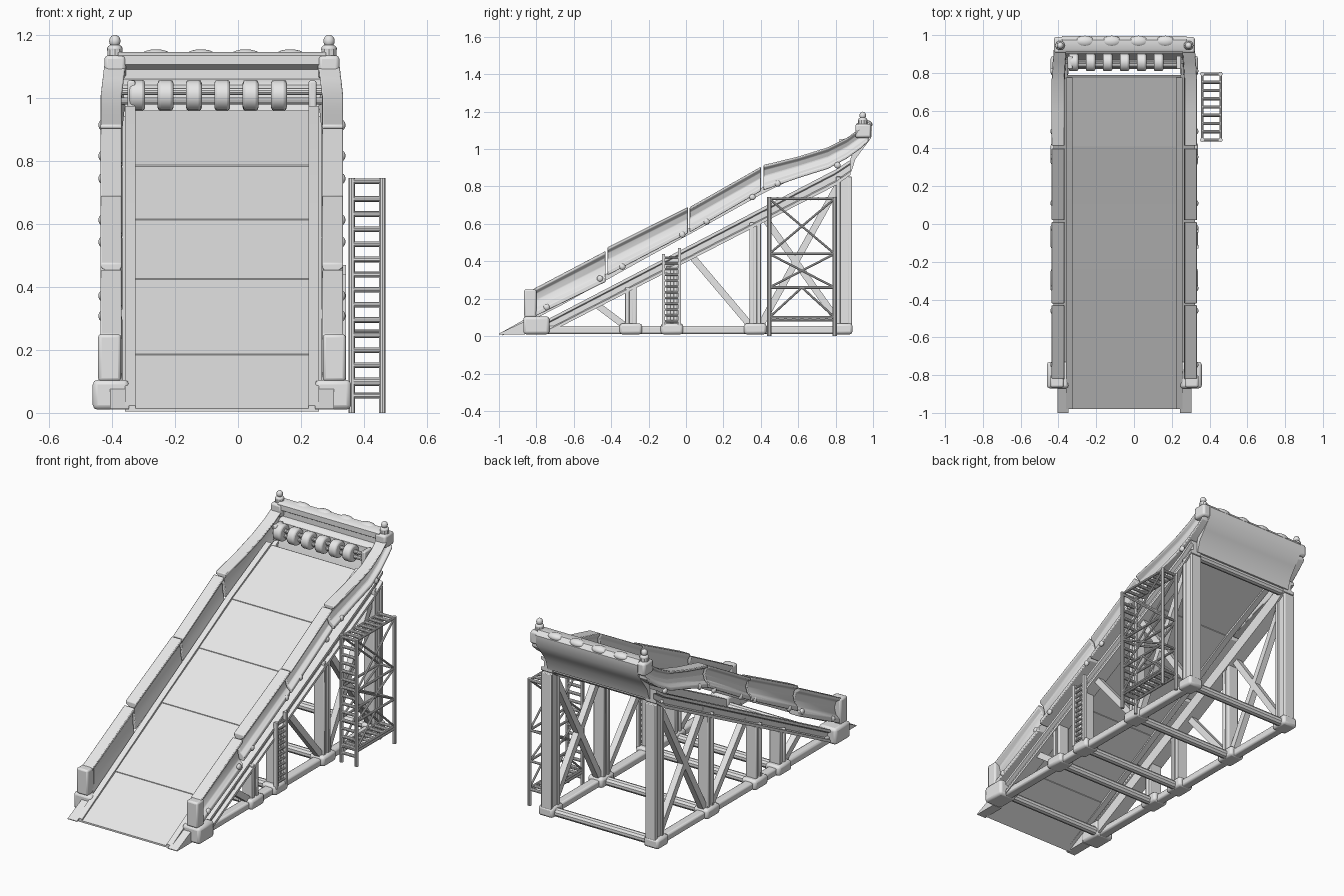
import bpy, bmesh, math
from mathutils import Vector

cube = bpy.data.objects.get("Cube")
if cube:
    bpy.data.objects.remove(cube, do_unlink=True)

mat = bpy.data.materials.new("light grey")
mat.use_nodes = True
GREY = (0.8, 0.8, 0.8, 1)
mat.diffuse_color = GREY
mat.node_tree.nodes["Principled BSDF"].inputs["Base Color"].default_value = GREY

CX = -0.051          # centre line of the ramp
SIDES = (("left", 1), ("right", -1))


def finish(name, bm, bevel=0.0):
    bmesh.ops.recalc_face_normals(bm, faces=bm.faces)
    mesh = bpy.data.meshes.new(name)
    bm.to_mesh(mesh)
    bm.free()
    mesh.materials.append(mat)
    ob = bpy.data.objects.new(name, mesh)
    bpy.context.collection.objects.link(ob)
    if bevel:
        mod = ob.modifiers.new("soft_edges", "BEVEL")
        mod.width, mod.segments, mod.limit_method = bevel, 2, "ANGLE"
    bpy.ops.object.select_all(action="DESELECT")
    ob.select_set(True)
    bpy.context.view_layer.objects.active = ob
    bpy.ops.object.shade_smooth_by_angle(angle=math.radians(35))


def box(name, x, y, z, bevel=0.0):
    """Box from (min, max) ranges."""
    bm = bmesh.new()
    bmesh.ops.create_cube(bm, size=1)
    for v in bm.verts:
        v.co = [sum(r) / 2 + c * (r[1] - r[0]) for r, c in zip((x, y, z), v.co)]
    finish(name, bm, bevel)


def side_range(s, a, b):
    return tuple(sorted((CX + s * a, CX + s * b)))


def bar(name, p, q, w, h=None):
    """Round bar of radius w, or a w by h plank when h is given."""
    bm = bmesh.new()
    p, q = Vector(p), Vector(q)
    d = q - p
    if h is None:
        bmesh.ops.create_cone(bm, cap_ends=True, segments=10, radius1=w, radius2=w, depth=d.length)
    else:
        bmesh.ops.create_cube(bm, size=1)
        bmesh.ops.scale(bm, vec=(h, w, d.length), verts=bm.verts)
    rot = d.to_track_quat("Z", "Y")
    for v in bm.verts:
        v.co = rot @ v.co + (p + q) / 2
    finish(name, bm)


def ball(name, c, r):
    bm = bmesh.new()
    bmesh.ops.create_uvsphere(bm, u_segments=16, v_segments=10, radius=1)
    for v in bm.verts:
        v.co = [c[i] + r[i] * v.co[i] for i in range(3)]
    finish(name, bm)


def sweep(name, section, path, s=1, bevel=0.0):
    """Section (u across, t from bottom to top) along path (y, bottom, top, optional inward lean)."""
    bm = bmesh.new()
    rings = [[bm.verts.new((CX + s * (u - sum(lean)), y, lo + t * (hi - lo))) for u, t in section]
             for y, lo, hi, *lean in path]
    n = len(section)
    for a, b in zip(rings, rings[1:]):
        for i in range(n):
            bm.faces.new((a[i], a[(i + 1) % n], b[(i + 1) % n], b[i]))
    bm.faces.new(rings[0])
    bm.faces.new(rings[-1])
    finish(name, bm, bevel)


def rect(a, b):
    return [(a, 0), (b, 0), (b, 1), (a, 1)]


def beam_z(y):
    return 0.095 + 0.52 * (y + 0.73)


# Sliding surface in five overlapping panels
seams = [(-0.98, 0.01), (-0.67, 0.183), (-0.24, 0.423), (0.105, 0.612), (0.41, 0.782), (0.775, 0.96)]
for i, ((y0, z0), (y1, z1)) in enumerate(zip(seams, seams[1:])):
    sweep(f"deck_panel_{i + 1}", rect(-0.29, 0.29),
          [(y0, z0 - 0.006, z0 + 0.004), (y1, z1 - 0.01, z1)])

i_beam = [(0.30, 0), (0.375, 0), (0.375, .22), (0.355, .3), (0.355, .7), (0.375, .78),
          (0.375, 1), (0.30, 1)]
channel = [(0.315, 0), (0.385, 0), (0.385, .16), (0.362, .3), (0.352, .55), (0.362, .8),
           (0.385, .9), (0.385, 1), (0.318, 1), (0.318, .9), (0.33, .75), (0.326, .4)]
rails = [
    [(-0.82, .10, .25), (-0.43, .29, .455)],
    [(-0.42, .325, .475), (0.01, .55, .69)],
    [(0.02, .555, .69), (0.40, .775, .905)],
    [(0.415, .78, .915), (0.60, .845, .96), (0.76, .895, 1.01), (0.86, .95, 1.06, .006),
     (0.93, 1.0, 1.11, .012), (0.975, 1.04, 1.13, .014)],
]
posts = {"rear": 0.845, "middle": 0.37, "ladder": -0.075, "front": -0.295}
bolts = (-0.745, -0.46, -0.34, -0.02, 0.11, 0.355, 0.49, 0.81)

for side, s in SIDES:
    ux = CX + s * 0.34
    # Curb, sloping beam and guard rails
    sweep(f"{side}_curb", rect(0.274, 0.308),
          [(y, max(0.005, z - 0.02), z + 0.014) for y, z in seams], s)
    sweep(f"{side}_slope_beam", i_beam,
          [(-0.73, 0.02, 0.095), (0.80, beam_z(0.80) - 0.085, beam_z(0.80)),
           (0.88, beam_z(0.88) - 0.07, beam_z(0.88) + 0.01)], s)
    for i, path in enumerate(rails):
        sweep(f"{side}_guard_rail_{i + 1}", channel, path, s, 0.004)
    for i, y in enumerate(bolts):
        ball(f"{side}_bolt_{i + 1}", (CX + s * 0.38, y, 0.155 + 0.535 * (y + 0.745) - max(0, y - .6) * .35),
             (0.012, 0.017, 0.017))
    # Front foot, toe wedge and rail end post
    box(f"{side}_front_foot", side_range(s, 0.295, 0.41), (-0.87, -0.73), (0.01, 0.105), 0.015)
    sweep(f"{side}_toe", rect(0.295, 0.355), [(-1.0, .01, .014), (-0.86, .01, .08)], s)
    box(f"{side}_rail_end", side_range(s, 0.32, 0.393), (-0.865, -0.80), (0.10, 0.25), 0.01)
    # Base rail, feet and channel posts
    box(f"{side}_base_rail", side_range(s, 0.316, 0.37), (-0.75, 0.85), (0.012, 0.055), 0.01)
    for key, y in posts.items():
        top = beam_z(y) - 0.06
        half = 0.042 if key == "rear" else 0.03
        box(f"{side}_{key}_foot", side_range(s, 0.295, 0.39), (y - .06, y + .045 if key == "rear" else y + .06),
            (0.01, 0.068), 0.014)
        box(f"{side}_{key}_post_core", side_range(s, 0.312, 0.364), (y - half + .01, y + half - .01), (0.05, top))
        for e in (-1, 1):
            yc = y + e * (half - 0.011)
            box(f"{side}_{key}_post_flange", side_range(s, 0.305, 0.372), (yc - .011, yc + .011), (0.05, top), 0.004)
    # Diagonal braces
    braces = [((0.02, 0.44), (0.35, 0.05)), ((-0.48, 0.17), (-0.32, 0.05)),
              ((0.40, 0.06), (0.82, 0.82)), ((0.40, 0.66), (0.82, 0.07))]
    for i, (a, b) in enumerate(braces):
        bar(f"{side}_brace_{i + 1}", (ux, *a), (ux, *b), 0.036, 0.036)
    # Crown corner block and finial
    box(f"{side}_crown_block", side_range(s, 0.305, 0.373), (0.905, 0.99), (1.06, 1.135), 0.012)
    bar(f"{side}_finial_base", (ux, 0.945, 1.12), (ux, 0.945, 1.155), 0.025)
    ball(f"{side}_finial_shoulder", (ux, 0.945, 1.155), (0.025, 0.025, 0.016))
    ball(f"{side}_finial_tip", (ux, 0.945, 1.18), (0.018, 0.018, 0.02))

# Cross bars between the sides
for i, (y, z) in enumerate([(0.845, .035), (0.37, .035), (-0.075, .035), (-0.295, .035),
                            (-0.76, .04), (0.85, 0.875)]):
    bar(f"cross_bar_{i + 1}", (CX - .34, y, z), (CX + .34, y, z), 0.025)
bar("deck_top_bar", (CX - .30, 0.778, 0.95), (CX + .30, 0.778, 0.95), 0.01)

# Flared crown wall with a recessed front under its top lip
crown = [(0.91, 1.105), (0.91, 1.135), (0.925, 1.145), (0.975, 1.145), (0.995, 1.12), (0.99, 1.06),
         (0.945, 1.0), (0.905, 0.945), (0.885, 0.88), (0.865, 0.88), (0.88, 0.95), (0.9, 1.0),
         (0.9, 1.04), (0.915, 1.055), (0.935, 1.06), (0.935, 1.09)]
bm = bmesh.new()
face = bm.faces.new([bm.verts.new((CX - 0.33, y, z)) for y, z in crown])
ext = bmesh.ops.extrude_face_region(bm, geom=[face])
bmesh.ops.translate(bm, vec=(0.66, 0, 0), verts=[g for g in ext["geom"] if isinstance(g, bmesh.types.BMVert)])
finish("crown_wall", bm)
for i in range(4):
    ball(f"crown_dome_{i + 1}", (-0.26 + 0.142 * i, 0.967, 1.132), (0.05, 0.03, 0.022))

# Roller row on twin rods, held by end brackets
for z in (0.99, 1.02):
    bar("roller_rod", (CX - .32, 0.86, z), (CX + .32, 0.86, z), 0.011)
for side, s in SIDES:
    box(f"{side}_roller_bracket", side_range(s, 0.275, 0.30), (0.82, 0.89), (0.965, 1.055), 0.006)
for i in range(6):
    x = -0.32 + 0.09 * i
    bm = bmesh.new()
    bmesh.ops.create_cone(bm, cap_ends=True, segments=18, radius1=0.049, radius2=0.049, depth=0.05)
    for v in bm.verts:
        v.co = (x + v.co.z, 0.857 + v.co.x, 1.008 + v.co.y)
    finish(f"roller_{i + 1}", bm, 0.01)

# Side ladder
for y, top in ((-0.12, 0.44), (-0.035, 0.47)):
    box("ladder_rail", (0.322, 0.342), (y - .009, y + .009), (0.05, top))
for i in range(12):
    z = 0.08 + 0.031 * i
    bar(f"ladder_rung_{i + 1}", (0.332, -0.12, z), (0.332, -0.035, z), 0.006)

# Access scaffold
XS, YS = (0.361, 0.458), (0.445, 0.795)
for x in XS:
    for y in YS:
        bar("scaffold_leg", (x, y, 0), (x, y, 0.745), 0.011)
    for z in (0.085, 0.10, 0.26, 0.44, 0.735):
        bar("scaffold_side_rail", (x, YS[0], z), (x, YS[1], z), 0.007)
    for lo, hi in ((0.26, 0.44), (0.44, 0.735)):
        bar("scaffold_brace", (x, YS[0], lo), (x, YS[1], hi), 0.006)
        bar("scaffold_brace", (x, YS[0], hi), (x, YS[1], lo), 0.006)
    for y in YS:
        bar("scaffold_foot_brace", (x, y, 0.10), (x, sum(YS) / 2, 0.26), 0.006)
for i in range(14):
    z = 0.055 + 0.048 * i
    bar(f"scaffold_rung_{i + 1}", (XS[0], YS[0], z), (XS[1], YS[0], z), 0.009)
for i in range(9):
    y = YS[0] + 0.0437 * i
    for z in (0.095, 0.735):
        bar("scaffold_slat", (XS[0], y, z), (XS[1], y, z), 0.009)
for z in (0.26, 0.44):
    bar("scaffold_back_rail", (XS[0], YS[1], z), (XS[1], YS[1], z), 0.007)
